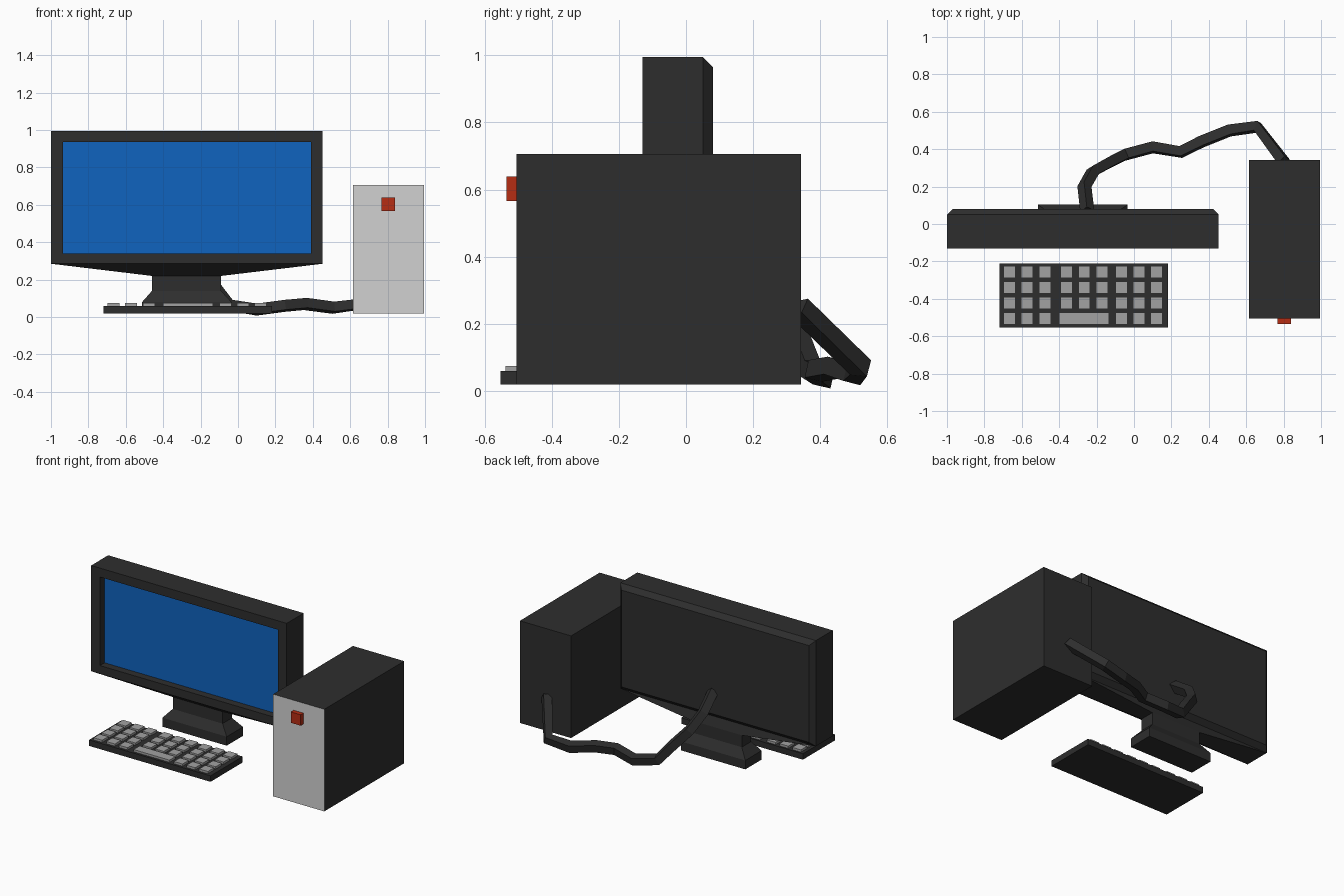
import bpy, bmesh

cube = bpy.data.objects.get("Cube")
if cube:
    bpy.data.objects.remove(cube, do_unlink=True)


def material(name, r, g, b):
    m = bpy.data.materials.new(name)
    m.use_nodes = True
    m.diffuse_color = (r, g, b, 1)
    m.node_tree.nodes["Principled BSDF"].inputs["Base Color"].default_value = (r, g, b, 1)
    return m


BLACK = material("charcoal plastic", 0.027, 0.027, 0.027)
GREY = material("light grey panel", 0.64, 0.64, 0.64)
KEYS = material("key grey", 0.36, 0.36, 0.36)
BLUE = material("screen blue", 0.005, 0.125, 0.52)
RED = material("button red", 0.47, 0.027, 0.007)


def finish(name, bm, *mats):
    bmesh.ops.recalc_face_normals(bm, faces=bm.faces)
    mesh = bpy.data.meshes.new(name)
    bm.to_mesh(mesh)
    bm.free()
    for m in mats:
        mesh.materials.append(m)
    obj = bpy.data.objects.new(name, mesh)
    bpy.context.collection.objects.link(obj)
    return obj


def loft(bm, axis, sections):
    """Skin rectangles (position, x0, x1, v0, v1) stacked along y or z; returns first cap."""
    rings = []
    for p, x0, x1, v0, v1 in sections:
        corners = [(x0, v0), (x1, v0), (x1, v1), (x0, v1)]
        rings.append([bm.verts.new((x, p, v) if axis == "y" else (x, v, p))
                      for x, v in corners])
    for a, b in zip(rings, rings[1:]):
        for i in range(4):
            j = (i + 1) % 4
            bm.faces.new((a[i], a[j], b[j], b[i]))
    bm.faces.new(rings[-1])
    return bm.faces.new(rings[0])


def box(bm, x0, x1, y0, y1, z0, z1):
    loft(bm, "z", [(z0, x0, x1, y0, y1), (z1, x0, x1, y0, y1)])


# Monitor: recessed screen, square frame, chamfered back
screen = (-0.935, 0.39, 0.34, 0.935)
frame = (-1.0, 0.453, 0.285, 0.995)
back = (-0.97, 0.423, 0.315, 0.965)
bm = bmesh.new()
cap = loft(bm, "y", [(-0.08, *screen), (-0.13, *screen), (-0.13, *frame),
                     (0.05, *frame), (0.08, *back)])
cap.material_index = 1
finish("monitor", bm, BLACK, BLUE)

# Stand: flared foot, neck, and wide taper up to the monitor
foot = (-0.513, -0.035, -0.07, 0.103)
neck = (-0.46, -0.09, -0.035, 0.065)
bm = bmesh.new()
loft(bm, "z", [(0.02, *foot), (0.08, *foot), (0.14, *neck), (0.22, *neck),
               (0.285, -1.0, 0.453, -0.13, 0.05)])
finish("monitor_stand", bm, BLACK)

# Tower case with a light front panel
bm = bmesh.new()
box(bm, 0.615, 0.995, -0.505, 0.342, 0.02, 0.706)
bmesh.ops.recalc_face_normals(bm, faces=bm.faces)
for f in bm.faces:
    f.material_index = int(f.normal.y < -0.9)
finish("tower_case", bm, BLACK, GREY)

# Power button
bm = bmesh.new()
box(bm, 0.768, 0.84, -0.535, -0.5, 0.566, 0.639)
finish("power_button", bm, RED)

# Keyboard tray
bm = bmesh.new()
box(bm, -0.72, 0.183, -0.553, -0.212, 0.02, 0.06)
finish("keyboard_tray", bm, BLACK)

# Keys: three blocks of three columns, with a space bar in the front row
bm = bmesh.new()
size = 0.064
for row in range(4):
    y = -0.537 + row * 0.083
    for block, start in enumerate((-0.697, -0.392, -0.1)):
        if row == 0 and block == 1:
            box(bm, -0.4, -0.133, y, y + size, 0.055, 0.075)
            continue
        for col in range(3):
            x = start + col * 0.094
            box(bm, x, x + size, y, y + size, 0.055, 0.075)
finish("keyboard_keys", bm, KEYS)

# Cable from the back of the monitor to the back of the tower
path = [(-0.25, 0.07, 0.46), (-0.265, 0.2, 0.37), (-0.22, 0.28, 0.27),
        (-0.13, 0.33, 0.165), (-0.05, 0.37, 0.065), (0.1, 0.41, 0.04),
        (0.25, 0.385, 0.06), (0.36, 0.44, 0.07), (0.51, 0.5, 0.05),
        (0.66, 0.52, 0.07), (0.8, 0.335, 0.25)]
curve = bpy.data.curves.new("cable", "CURVE")
curve.dimensions = "3D"
curve.bevel_depth = 0.038
curve.bevel_resolution = 0
curve.use_fill_caps = True
spline = curve.splines.new("POLY")
spline.points.add(len(path) - 1)
for point, co in zip(spline.points, path):
    point.co = (*co, 1)
spline.use_smooth = False
curve.materials.append(BLACK)
bpy.context.collection.objects.link(bpy.data.objects.new("cable", curve))
